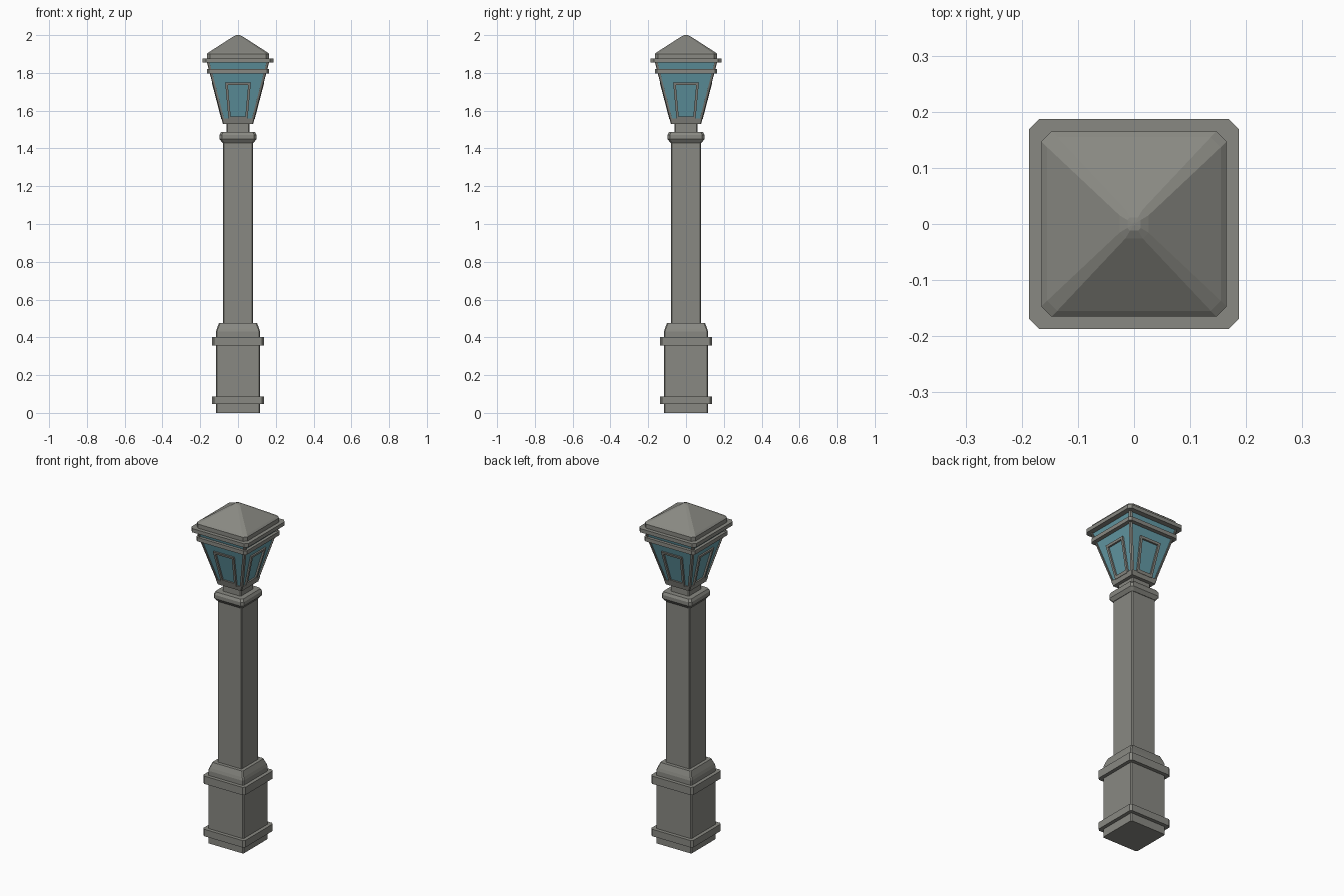
import bpy, bmesh

if "Cube" in bpy.data.objects:
    bpy.data.objects.remove(bpy.data.objects["Cube"])

glass_mat = bpy.data.materials.new("blue_glass")
glass_mat.diffuse_color = (0.13, 0.33, 0.39, 1)
glass_mat.use_nodes = True
glass_mat.node_tree.nodes["Principled BSDF"].inputs["Base Color"].default_value = glass_mat.diffuse_color
stone_mat = bpy.data.materials.new("grey_stone")
stone_mat.diffuse_color = (0.25, 0.25, 0.225, 1)
stone_mat.use_nodes = True
stone_mat.node_tree.nodes["Principled BSDF"].inputs["Base Color"].default_value = stone_mat.diffuse_color


def make_object(name, bm, mat):
    bmesh.ops.recalc_face_normals(bm, faces=bm.faces)
    me = bpy.data.meshes.new(name)
    bm.to_mesh(me)
    bm.free()
    me.materials.append(mat)
    ob = bpy.data.objects.new(name, me)
    bpy.context.collection.objects.link(ob)
    return ob


def skin(bm, rings):
    # closed solid through a stack of equal-length rings
    vs = [[bm.verts.new(p) for p in r] for r in rings]
    n = len(vs[0])
    for a, b in zip(vs, vs[1:]):
        for i in range(n):
            bm.faces.new((a[i], a[(i + 1) % n], b[(i + 1) % n], b[i]))
    bm.faces.new(vs[0][::-1])
    bm.faces.new(vs[-1])


def square_loft(name, profile, chamfer, mat=stone_mat):
    # profile of (half width, height), square with cut corners
    rings = []
    for h, z in profile:
        k = h - min(chamfer, h * 0.4)
        rings.append([(x, y, z) for x, y in (
            (h, -k), (h, k), (k, h), (-k, h), (-h, k), (-h, -k), (-k, -h), (k, -h))])
    bm = bmesh.new()
    skin(bm, rings)
    return make_object(name, bm, mat)


# pedestal, shaft and capital
square_loft("pedestal", [(.117, 0), (.117, .43), (.112, .447), (.1, .477)], .006)
square_loft("pedestal_lower_band", [(.138, .047), (.138, .088)], .012)
square_loft("pedestal_upper_band", [(.138, .357), (.138, .403)], .012)
square_loft("shaft", [(.08, .47), (.08, 1.44)], .005)
square_loft("capital", [(.083, 1.43), (.098, 1.45), (.098, 1.472), (.09, 1.487)], .012)
square_loft("neck", [(.06, 1.48), (.06, 1.535)], .005)


# lantern body: outer half width at a given height
def out(z):
    return .08 + (z - 1.53) * .26


Z0, Z1 = 1.53, 1.86
square_loft("lantern_glass", [(out(z) - .008, z) for z in (Z0 + .01, Z1)], .002, glass_mat)
square_loft("lantern_bottom_rail", [(out(z), z) for z in (Z0, Z0 + .028)], .004)

# four corner posts
bm = bmesh.new()
for sx in (-1, 1):
    for sy in (-1, 1):
        rings = []
        for z in (Z0, Z1):
            o, i = out(z), out(z) - .014
            rings.append([(sx * a, sy * b, z) for a, b in ((o, i), (o - .003, o - .003), (i, o), (i, i))])
        skin(bm, rings)
make_object("lantern_corner_posts", bm, stone_mat)

# raised trapezoid frame on each face
W = .013
outer_b, outer_t, zb, zt = .05, .068, 1.553, 1.748
bars = [[(-outer_b, zb), (-outer_b + W, zb), (-outer_t + W, zt), (-outer_t, zt)],
        [(outer_b - W, zb), (outer_b, zb), (outer_t, zt), (outer_t - W, zt)],
        [(-outer_t + W, zt - W), (outer_t - W, zt - W), (outer_t - W, zt), (-outer_t + W, zt)],
        [(-outer_b, zb), (outer_b, zb), (outer_b, zb + .017), (-outer_b, zb + .017)]]
bm = bmesh.new()
for dx, dy in ((1, 0), (0, 1), (-1, 0), (0, -1)):
    for quad in bars:
        skin(bm, [[(dx * (out(z) + d) - dy * u, dy * (out(z) + d) + dx * u, z) for u, z in quad]
                  for d in (-.012, .002)])
make_object("lantern_panel_frames", bm, stone_mat)

# top bands and hipped roof
square_loft("lantern_upper_rail", [(.165, 1.797), (.165, 1.82)], .012)
square_loft("eaves", [(.187, 1.854), (.187, 1.876)], .018)
square_loft("roof", [(.165, 1.87), (.165, 1.9), (.155, 1.909), (.026, 1.992), (.012, 1.999), (.003, 2.0)], .018)
